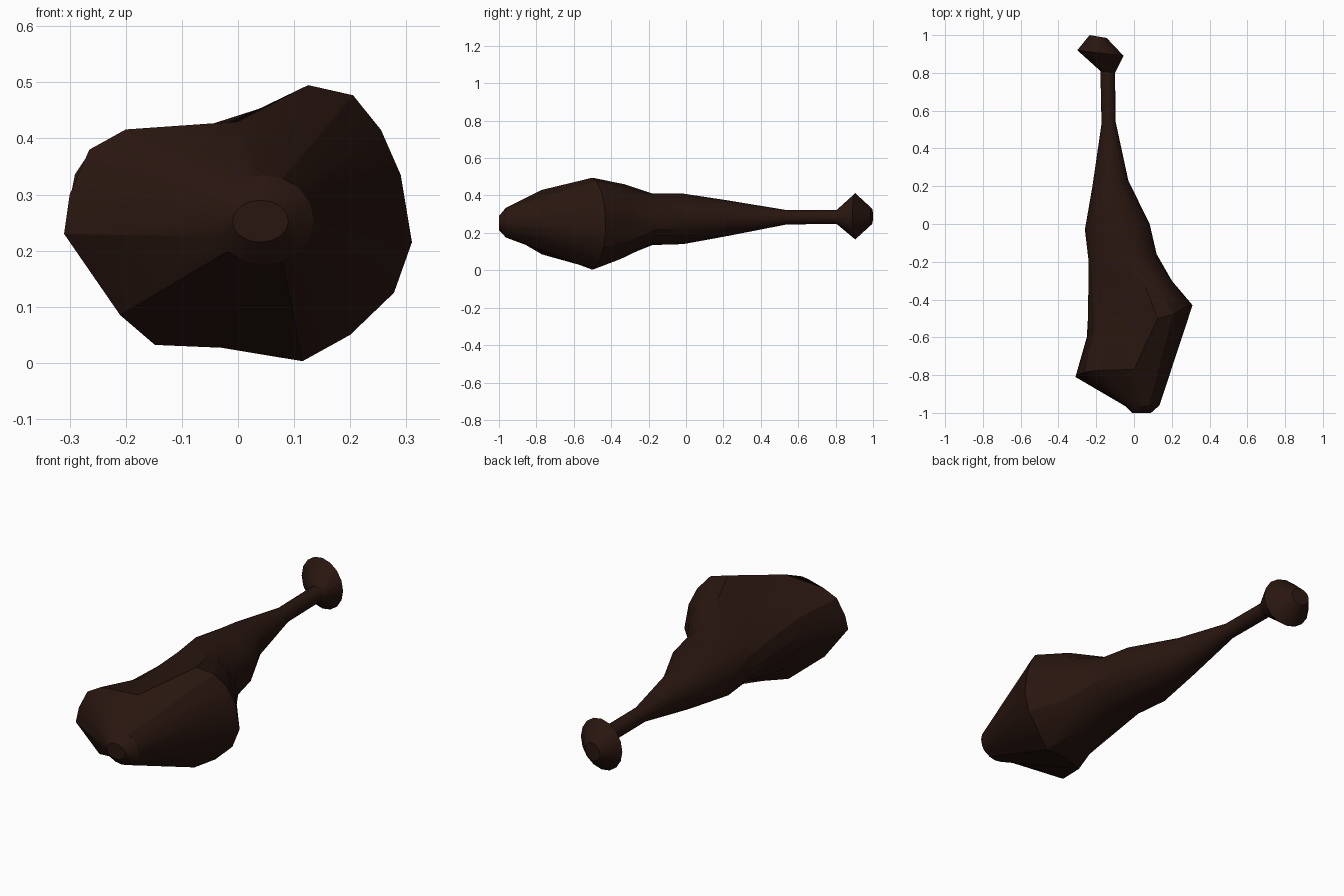
import bpy, bmesh, math

if "Cube" in bpy.data.objects:
    bpy.data.objects.remove(bpy.data.objects["Cube"])

N = 16  # sides around the club


def ring(xl, yl, xr, yr, z0, z1):
    """Tilted elliptical section from left edge (xl, yl) to right edge (xr, yr)."""
    pts = []
    for i in range(N):
        a = 2 * math.pi * i / N
        c, s = math.cos(a), math.sin(a)
        t = (c + 1) / 2
        pts.append((xl + (xr - xl) * t, yl + (yr - yl) * t,
                    (z0 + z1) / 2 + (z1 - z0) / 2 * s))
    return pts


# widest, irregular section of the head
bulge = [(.31, -.43, .215), (.29, -.435, .335), (.255, -.45, .415), (.205, -.48, .477),
         (.125, -.5, .495), (0, -.77, .43), (-.2, -.775, .416), (-.265, -.785, .38),
         (-.3, -.8, .3), (-.31, -.81, .23), (-.21, -.77, .085), (-.148, -.58, .032),
         (-.03, -.53, .027), (.115, -.5, .003), (.2, -.46, .05), (.278, -.44, .125)]

# knotted section behind it
knot = [(.2, -.3, .24), (.195, -.3, .32), (.17, -.31, .4), (.13, -.32, .445),
        (.06, -.33, .46), (-.02, -.4, .425), (-.14, -.55, .39), (-.21, -.57, .35),
        (-.245, -.6, .29), (-.25, -.6, .23), (-.19, -.53, .12), (-.12, -.44, .07),
        (-.02, -.38, .055), (.06, -.35, .06), (.13, -.32, .1), (.18, -.3, .16)]

# sections from the blunt front end to the pommel
rings = [
    ring(-.01, -1, .09, -1, .215, .29),
    ring(-.045, -.965, .135, -.96, .175, .335),
    bulge,
    knot,
    ring(-.24, -.2, .12, -.16, .135, .41),
    ring(-.26, -.03, .083, 0, .14, .41),
    ring(-.22, .2, -.03, .23, .182, .375),
    ring(-.172, .53, -.098, .545, .245, .322),
    ring(-.178, .81, -.1, .8, .248, .322),
    ring(-.30, .92, -.055, .89, .165, .412),
    ring(-.235, 1.0, -.145, .985, .245, .332),
]

bm = bmesh.new()
loops = [[bm.verts.new(p) for p in r] for r in rings]
for a, b in zip(loops, loops[1:]):
    for i in range(N):
        j = (i + 1) % N
        bm.faces.new((a[i], a[j], b[j], b[i]))
bm.faces.new(loops[0])
bm.faces.new(loops[-1])
bmesh.ops.recalc_face_normals(bm, faces=bm.faces)

mesh = bpy.data.meshes.new("wooden_club")
bm.to_mesh(mesh)
bm.free()
club = bpy.data.objects.new("wooden_club", mesh)
bpy.context.collection.objects.link(club)

# dark wood
wood = bpy.data.materials.new("dark_wood")
wood.diffuse_color = (.022, .008, .005, 1)
wood.use_nodes = True
wood.node_tree.nodes["Principled BSDF"].inputs["Base Color"].default_value = wood.diffuse_color
mesh.materials.append(wood)

bpy.context.view_layer.objects.active = club
club.select_set(True)
bpy.ops.object.shade_smooth_by_angle(angle=math.radians(25))
